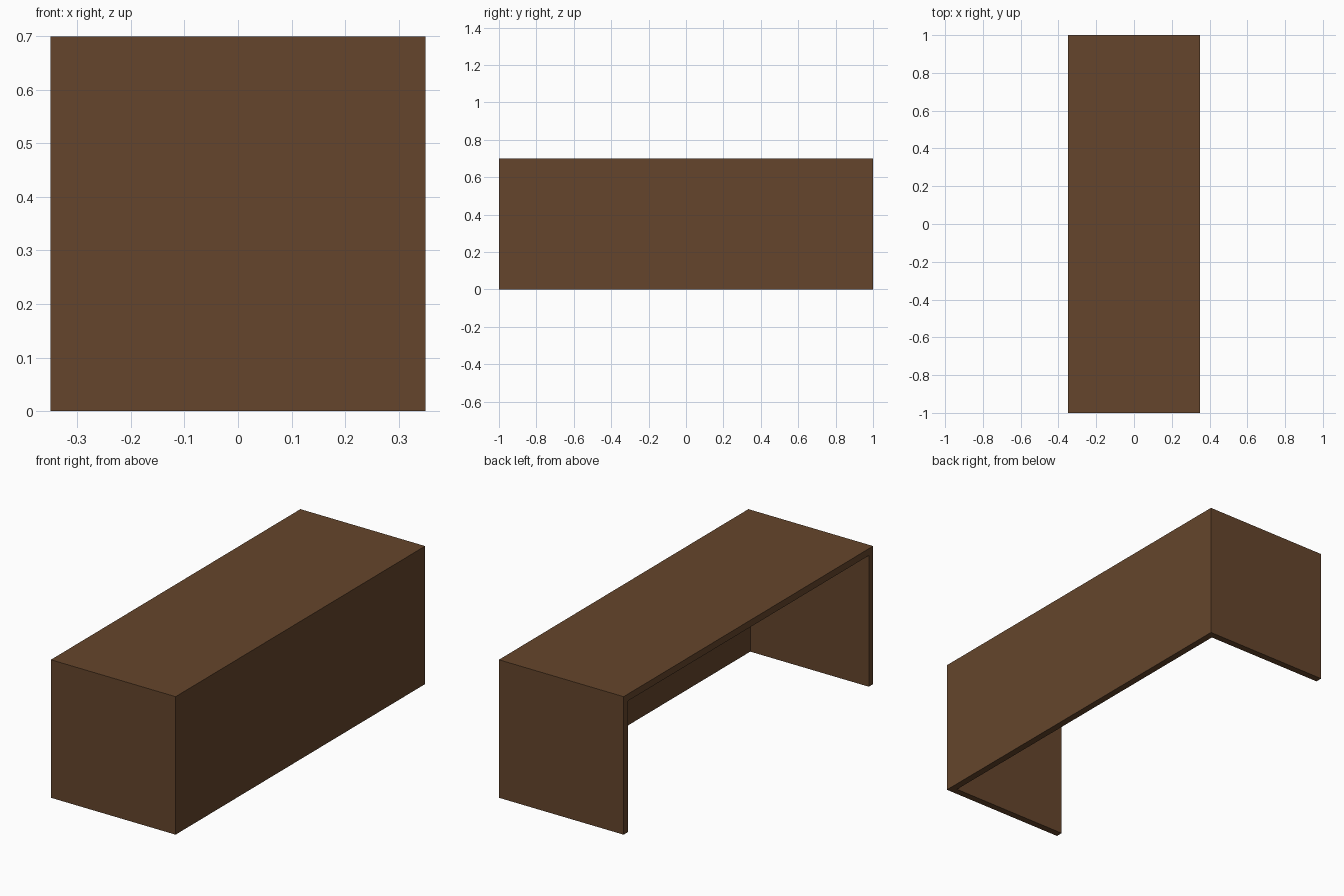
import bpy

cube = bpy.data.objects.get("Cube")
if cube:
    bpy.data.objects.remove(cube, do_unlink=True)

WIDTH, LENGTH, HEIGHT, BOARD = 0.7, 2.0, 0.7, 0.035

# Dark brown wood
wood = bpy.data.materials.new("brown_wood")
wood.use_nodes = True
colour = (0.130, 0.060, 0.025, 1)
wood.diffuse_color = colour
wood.node_tree.nodes["Principled BSDF"].inputs["Base Color"].default_value = colour


def board(name, low, high):
    """Flat-sided board between two opposite corners."""
    centre = [(a + b) / 2 for a, b in zip(low, high)]
    bpy.ops.mesh.primitive_cube_add(size=1, location=centre)
    obj = bpy.context.object
    obj.name = name
    obj.scale = [b - a for a, b in zip(low, high)]
    bpy.ops.object.transform_apply(location=False, rotation=False, scale=True)
    obj.data.materials.append(wood)


x, y, under = WIDTH / 2, LENGTH / 2, HEIGHT - BOARD

# Desk top
board("desk_top", (-x, -y, under), (x, y, HEIGHT))

# End panels, full depth
board("front_end_panel", (-x, -y, 0), (x, -y + BOARD, under))
board("back_end_panel", (-x, y - BOARD, 0), (x, y, under))

# Long panel closing the +x side; the opposite side stays open
board("long_side_panel", (x - BOARD, -y + BOARD, 0), (x, y - BOARD, under))
